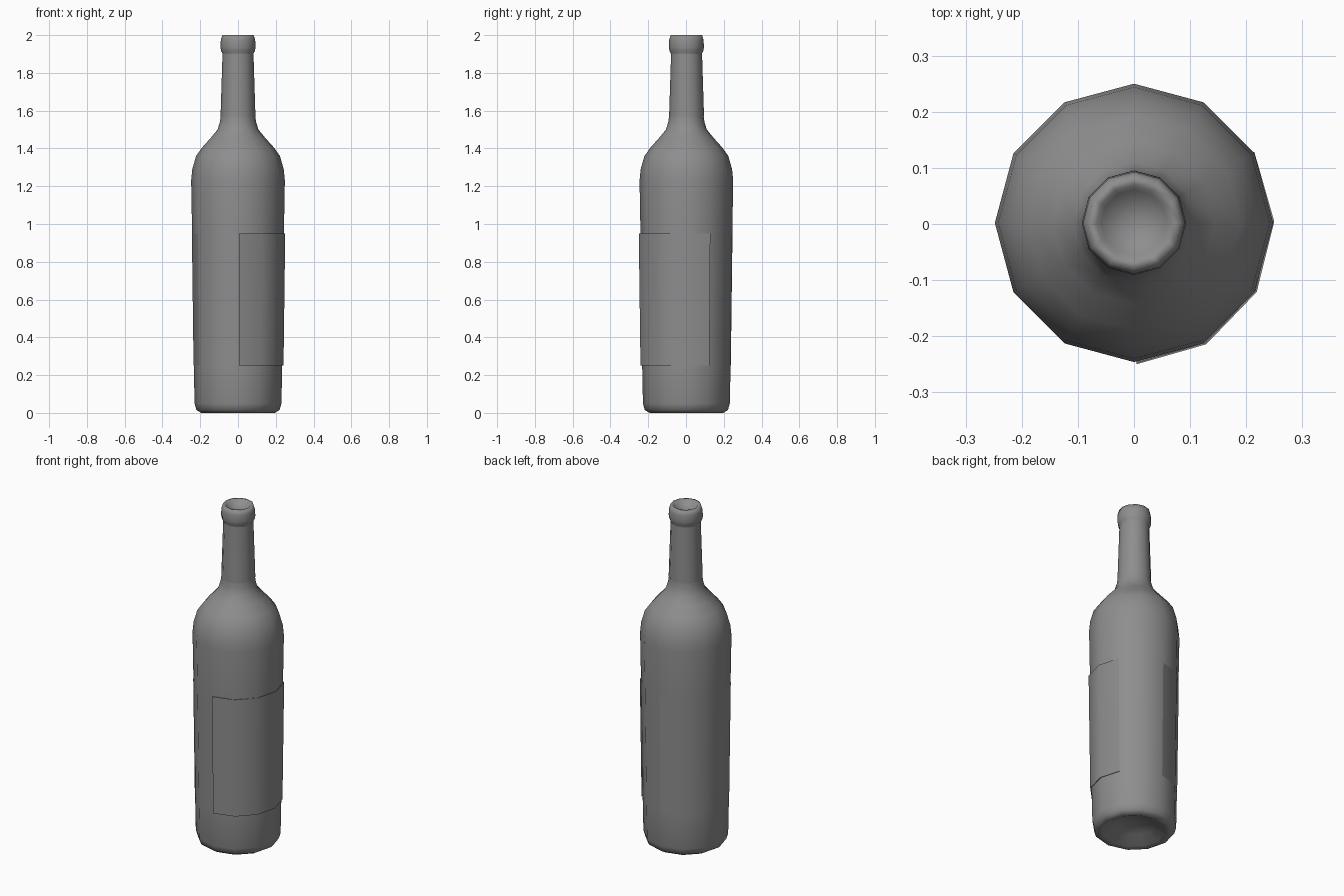
import bpy, bmesh
from math import cos, sin, radians

if "Cube" in bpy.data.objects:
    bpy.data.objects.remove(bpy.data.objects["Cube"])

SIDES = 12
dark = bpy.data.materials.new("dark_grey")
dark.diffuse_color = (0.27, 0.27, 0.27, 1)
dark.use_nodes = True
dark.node_tree.nodes["Principled BSDF"].inputs["Base Color"].default_value = dark.diffuse_color


def lathe(name, profile, start=0, steps=SIDES, offset_y=0.0, angle=50):
    """Revolve (radius, z) points in 30 degree steps; under 12 steps stays open."""
    bm = bmesh.new()
    closed = steps == SIDES
    count = steps if closed else steps + 1
    rings = []
    for r, z in profile:
        if r == 0:
            rings.append([bm.verts.new((0, offset_y, z))] * count)
            continue
        ring = []
        for i in range(count):
            a = radians(start + 30 * i)
            ring.append(bm.verts.new((r * cos(a), r * sin(a) + offset_y, z)))
        rings.append(ring)
    for low, high in zip(rings, rings[1:]):
        for i in range(steps):
            j = (i + 1) % count
            corners = list(dict.fromkeys((low[i], low[j], high[j], high[i])))
            bm.faces.new(corners)
    if closed:
        bmesh.ops.recalc_face_normals(bm, faces=bm.faces)
    mesh = bpy.data.meshes.new(name)
    bm.to_mesh(mesh)
    bm.free()
    mesh.materials.append(dark)
    obj = bpy.data.objects.new(name, mesh)
    bpy.context.collection.objects.link(obj)
    bpy.ops.object.select_all(action='DESELECT')
    obj.select_set(True)
    bpy.context.view_layer.objects.active = obj
    bpy.ops.object.shade_smooth_by_angle(angle=radians(angle))
    return obj


# Glass: punt, base, body, shoulder, neck, lip and shallow mouth
lathe("bottle", [
    (0, 0.07), (0.10, 0.04), (0.17, 0.006), (0.195, 0.0),
    (0.22, 0.015), (0.23, 0.05), (0.234, 0.25), (0.243, 0.95),
    (0.248, 1.23), (0.242, 1.29), (0.222, 1.36), (0.19, 1.405),
    (0.145, 1.455), (0.108, 1.50), (0.096, 1.54), (0.090, 1.58),
    (0.081, 1.90), (0.089, 1.915), (0.093, 1.935), (0.091, 1.975),
    (0.083, 2.0), (0.067, 1.998), (0.059, 1.98), (0, 1.965),
], offset_y=0.002, angle=85)

# Foil sleeve around the neck
lathe("neck_foil", [(0.0925, 1.57), (0.082, 1.90)], offset_y=0.003)

# Main label on the front right, thin and slightly raised
lathe("front_label", [(0.238, 0.25), (0.241, 0.25), (0.250, 0.95), (0.247, 0.95)],
      start=-89, steps=4)

# Back label, nearly flush with the glass
lathe("back_label", [(0.2352, 0.25), (0.2442, 0.95)], start=90, steps=4, offset_y=0.002)
